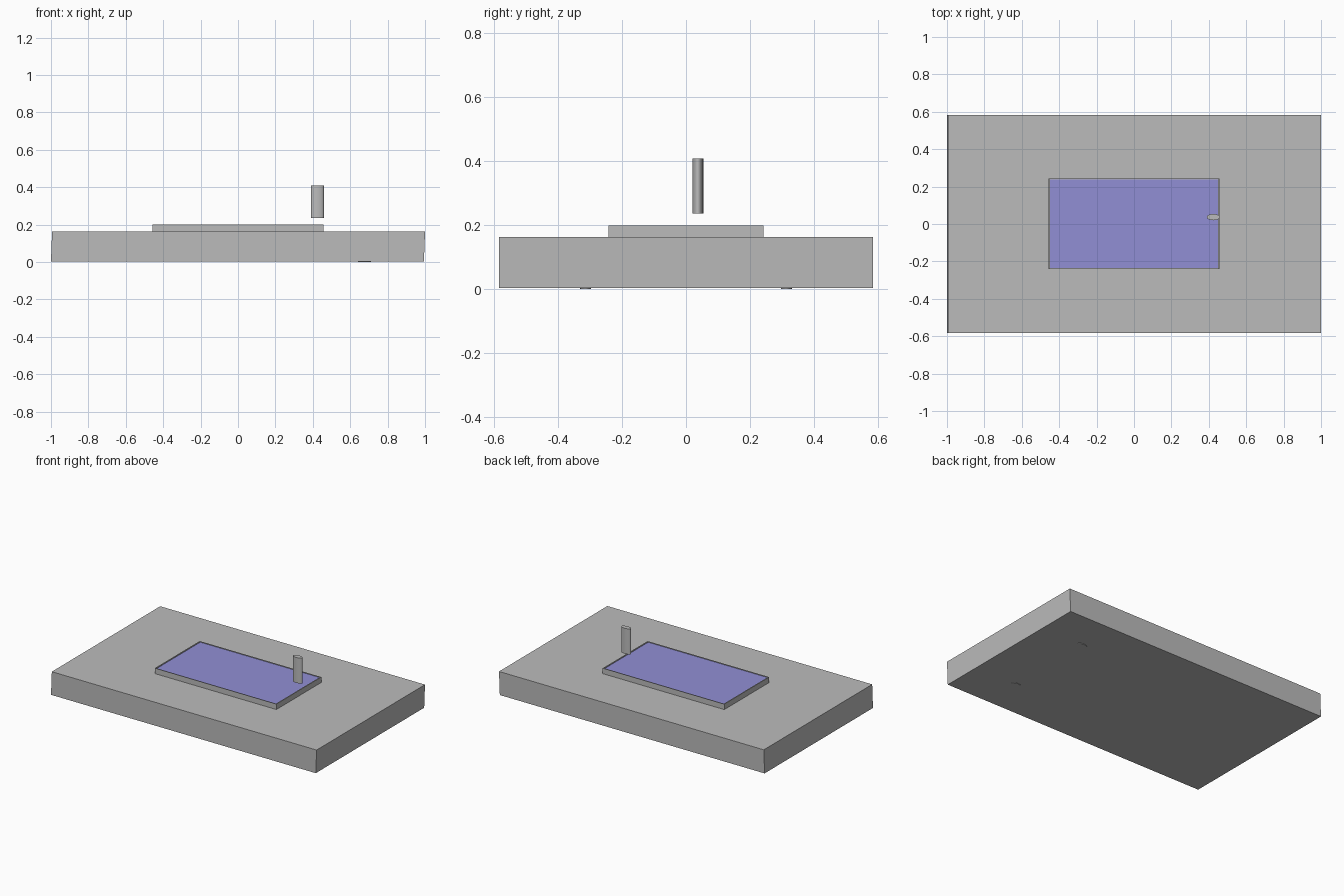
import bpy, bmesh, math

if "Cube" in bpy.data.objects:
    bpy.data.objects.remove(bpy.data.objects["Cube"])


def material(name, rgb):
    m = bpy.data.materials.new(name)
    m.diffuse_color = (*rgb, 1)
    m.use_nodes = True
    m.node_tree.nodes["Principled BSDF"].inputs["Base Color"].default_value = m.diffuse_color
    return m


GREY = material("plain_grey", (0.5, 0.5, 0.5))
BLUE = material("soft_blue", (0.283, 0.275, 0.665))


def finish(name, bm, mat):
    bmesh.ops.recalc_face_normals(bm, faces=bm.faces)
    me = bpy.data.meshes.new(name)
    bm.to_mesh(me)
    bm.free()
    me.materials.append(mat)
    ob = bpy.data.objects.new(name, me)
    bpy.context.collection.objects.link(ob)
    return ob


def box(name, x0, x1, y0, y1, z0, z1, mat, lean=0.0):
    bm = bmesh.new()
    bmesh.ops.create_cube(bm, size=1)
    for v in bm.verts:
        top = v.co.z > 0
        v.co.x = (x1 if v.co.x > 0 else x0) + (lean if top else 0)
        v.co.y = y1 if v.co.y > 0 else y0
        v.co.z = z1 if top else z0
    return finish(name, bm, mat)


def rod(name, x, y, z0, z1, mat, rx=0.035, ry=0.017):
    # upright rod with an oval section
    bm = bmesh.new()
    bmesh.ops.create_cone(bm, cap_ends=True, segments=32, radius1=1,
                          radius2=1, depth=1)
    for v in bm.verts:
        v.co = (x + v.co.x * rx, y + v.co.y * ry, z1 if v.co.z > 0 else z0)
    ob = finish(name, bm, mat)
    bpy.ops.object.select_all(action='DESELECT')
    ob.select_set(True)
    bpy.context.view_layer.objects.active = ob
    bpy.ops.object.shade_smooth_by_angle(angle=math.radians(40))
    return ob


# base slab, leaning very slightly
box("base_slab", -1.0, 0.994, -0.583, 0.583, 0.003, 0.162, GREY, lean=0.006)

# raised tray: open-topped block with thin rim
X, Y0, Y1, TOP = 0.458, -0.241, 0.242, 0.199
bm = bmesh.new()
bmesh.ops.create_cube(bm, size=1)
for v in bm.verts:
    v.co.x = X if v.co.x > 0 else -X
    v.co.y = Y1 if v.co.y > 0 else Y0
    v.co.z = TOP if v.co.z > 0 else 0.16
bm.faces.ensure_lookup_table()
lid = max(bm.faces, key=lambda f: f.calc_center_median().z)
bmesh.ops.inset_region(bm, faces=[lid], thickness=0.005)
for v in lid.verts:
    v.co.x *= 0.45 / 0.453
floor = bmesh.ops.extrude_discrete_faces(bm, faces=[lid])["faces"][0]
for v in floor.verts:
    v.co.z = 0.19
finish("tray", bm, GREY)

# blue panel lying in the tray
box("blue_panel", -0.45, 0.45, Y0 + 0.005, Y1 - 0.005, 0.189, 0.195, BLUE)

# floating upright rod
rod("upright_rod", 0.424, 0.037, 0.235, 0.408, GREY)

# pins sunk in the slab, just showing underneath
for side, label in ((-1, "front"), (1, "back")):
    rod(label + "_pin", 0.676, side * 0.313, 0.0, 0.1, GREY)
